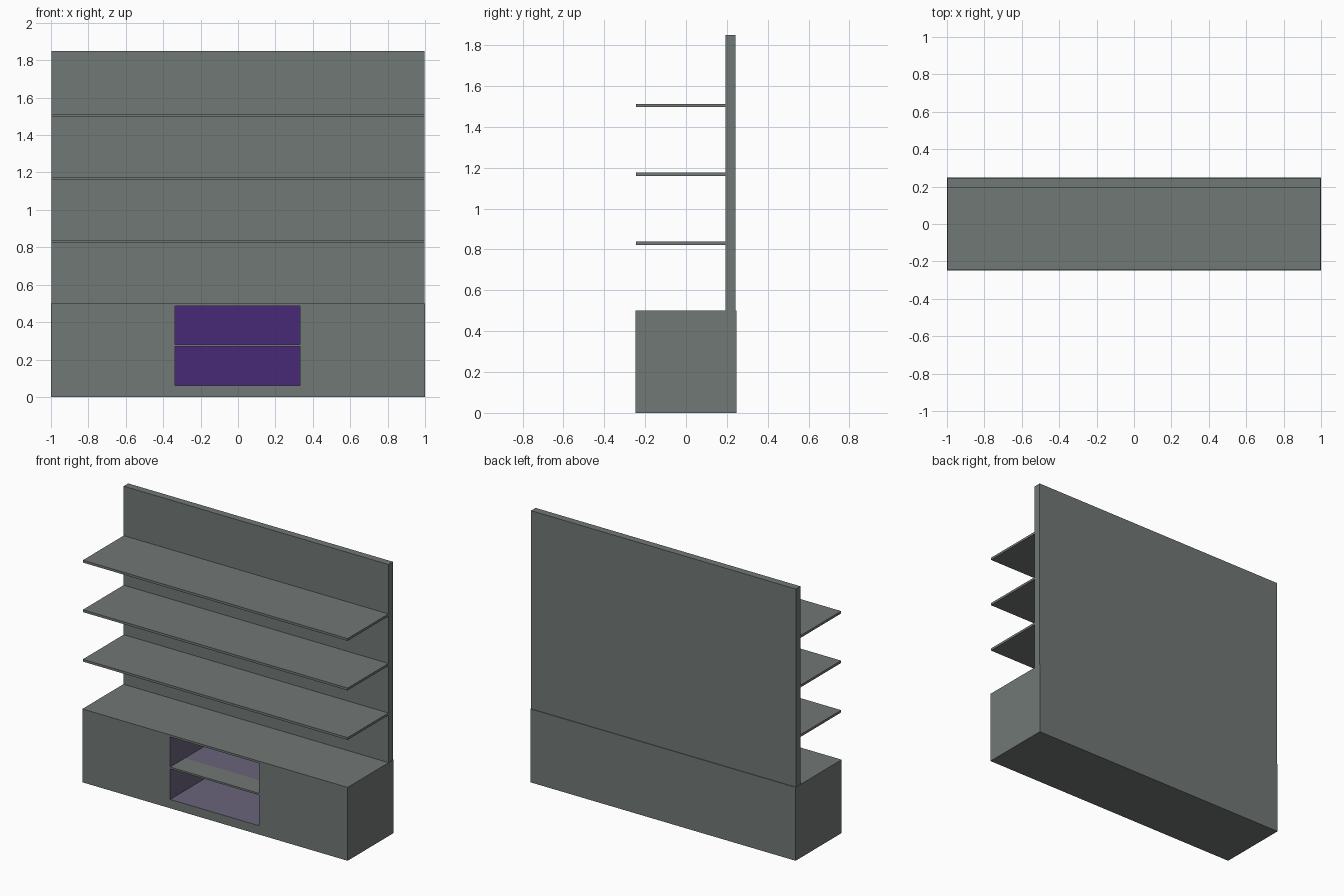
import bpy, bmesh

if "Cube" in bpy.data.objects:
    bpy.data.objects.remove(bpy.data.objects["Cube"])


def material(name, rgb):
    m = bpy.data.materials.new(name)
    m.diffuse_color = (*rgb, 1)
    m.use_nodes = True
    m.node_tree.nodes["Principled BSDF"].inputs["Base Color"].default_value = m.diffuse_color
    return m


GREY = material("slate_grey", (0.165, 0.188, 0.178))
PURPLE = material("vivid_purple", (0.064, 0.023, 0.185))
MUTED = material("muted_purple", (0.141, 0.125, 0.195))


def box(name, x, y, z, mat):
    bm = bmesh.new()
    bmesh.ops.create_cube(bm, size=1)
    for v in bm.verts:
        v.co = [r[0] if c < 0 else r[1] for c, r in zip(v.co, (x, y, z))]
    mesh = bpy.data.meshes.new(name)
    bm.to_mesh(mesh)
    bm.free()
    mesh.materials.append(mat)
    ob = bpy.data.objects.new(name, mesh)
    bpy.context.collection.objects.link(ob)
    return ob


# Main sizes
FRONT, BACK = -0.2475, 0.2475
NX, NZ, NICHE_BACK = (-0.338, 0.332), (0.06, 0.486), 0.19

# Base cabinet: solid block with a niche sunk into the front
cabinet = box("cabinet", (-1, 1), (FRONT, BACK), (0, 0.5), GREY)
for m in (MUTED, PURPLE):
    cabinet.data.materials.append(m)
bm = bmesh.new()
bm.from_mesh(cabinet.data)
for axis, cuts in ((0, NX), (2, NZ)):
    for c in cuts:
        no = [0, 0, 0]
        no[axis] = 1
        co = [c * n for n in no]
        front = [f for f in bm.faces if f.normal.y < -0.9]
        geom = front + list({e for f in front for e in f.edges})
        geom += list({v for f in front for v in f.verts})
        bmesh.ops.bisect_plane(bm, geom=geom, plane_co=co, plane_no=no)
bm.normal_update()
opening = next(f for f in bm.faces if f.normal.y < -0.9
               and abs(f.calc_center_median().x) < 0.1
               and NZ[0] < f.calc_center_median().z < NZ[1])
rim = list(opening.edges)
new = bmesh.ops.extrude_face_region(bm, geom=[opening])["geom"]
if opening.is_valid:
    bmesh.ops.delete(bm, geom=[opening], context="FACES_ONLY")
for v in new:
    if isinstance(v, bmesh.types.BMVert):
        v.co.y = NICHE_BACK
for f in new:
    if isinstance(f, bmesh.types.BMFace):
        f.material_index = 2
        for e in f.edges:
            for side in e.link_faces:
                if side != f:
                    side.material_index = 1
bmesh.ops.recalc_face_normals(bm, faces=bm.faces)
bm.to_mesh(cabinet.data)
bm.free()

# Niche shelf: grey front strip, muted rear part
box("niche_shelf_front", (NX[0], NX[1]), (FRONT, -0.09), (0.269, 0.281), GREY)
box("niche_shelf_rear", (NX[0], NX[1]), (-0.09, NICHE_BACK), (0.269, 0.281), MUTED)

# Tall back panel
box("back_panel", (-0.998, 0.998), (0.194, 0.243), (0.5, 1.85), GREY)

# Wall shelves running through to the rear of the panel
for i in range(3):
    z = 0.822 + i * 0.3375
    box(f"wall_shelf_{i + 1}", (-0.998, 0.998), (-0.245, 0.243), (z, z + 0.016), GREY)
